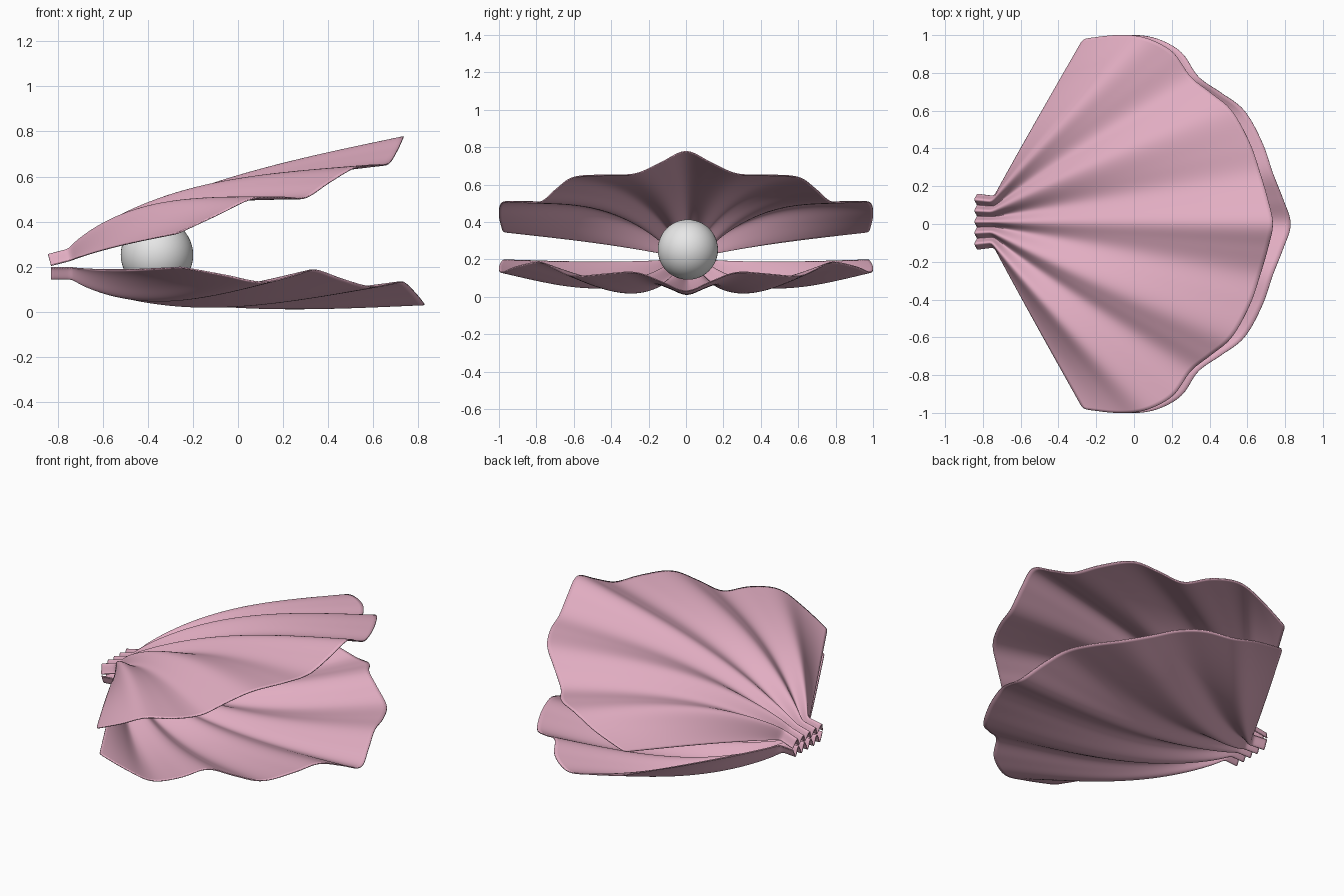
import bpy, bmesh, math
from mathutils import Matrix, Vector

cube = bpy.data.objects.get("Cube")
if cube:
    bpy.data.objects.remove(cube)


def material(name, rgb):
    m = bpy.data.materials.new(name)
    m.use_nodes = True
    m.diffuse_color = (*rgb, 1)
    m.node_tree.nodes["Principled BSDF"].inputs["Base Color"].default_value = (*rgb, 1)
    return m


pink = material("shell pink", (0.76, 0.42, 0.54))
white = material("pearl white", (0.8, 0.8, 0.8))

# Half of the wavy rim, centre to side: x, y, z and how deep the ray to it sags
RIM = [Vector(p) for p in (
    (0.83, 0.0, 0.03, 0.073), (0.79, 0.13, 0.08, 0.085), (0.735, 0.27, 0.13, 0.1),
    (0.68, 0.43, 0.122, 0.105), (0.585, 0.6, 0.11, 0.11), (0.46, 0.695, 0.145, 0.11),
    (0.34, 0.78, 0.185, 0.105), (0.25, 0.91, 0.16, 0.1), (0.11, 0.985, 0.13, 0.09),
    (-0.05, 1.0, 0.16, 0.055), (-0.25, 0.98, 0.197, 0.01))]
LAST = len(RIM) - 1
HINGE = Vector((-0.83, 0, 0.2))
NECK_X = -0.735


def rim_at(t):
    """Smooth spline through the rim points, t from 0 to 1."""
    i = min(int(t * LAST), LAST - 1)
    f = t * LAST - i
    b, c = RIM[i], RIM[i + 1]
    # across the centre line the rim is a mirror image
    a = RIM[i - 1] if i else Vector((RIM[1].x, -RIM[1].y, RIM[1].z, RIM[1].w))
    d = RIM[i + 2] if i + 2 <= LAST else 2 * c - b
    return b + 0.5 * f * (c - a + f * (2 * a - 5 * b + 4 * c - d + f * (3 * (b - c) + d - a)))


def shell_ray(t, side):
    """Points from the hinge, along the neck, out to the rim."""
    rim = rim_at(t)
    root_z = 0.17 - 0.025 * math.cos(5 * math.pi * t)
    points = []
    for k in range(4):
        x = HINGE.x + (NECK_X - HINGE.x) * k / 4
        points.append((x, side * t * (0.147 - 0.003 * k) + 0.012, root_z))
    steps = 30
    for k in range(steps + 1):
        s = k / steps
        y = 0.135 * t * (1 - s) + rim.y * s
        z = root_z * (1 - s) + rim.z * s - rim.w * math.sin(math.pi * s ** 0.8)
        points.append((NECK_X + (rim.x - NECK_X) * s, side * y + 0.012 * (1 - s), z))
    return points


def make_shell(name, matrix, flip):
    bm = bmesh.new()
    half = 50
    rows = []
    for j in range(-half, half + 1):
        ray = shell_ray(abs(j) / half, 1 if j >= 0 else -1)
        rows.append([bm.verts.new(matrix @ Vector(p)) for p in ray])
    for r, q in zip(rows, rows[1:]):
        for k in range(len(r) - 1):
            bm.faces.new((r[k], r[k + 1], q[k + 1], q[k]))
    if flip:
        bmesh.ops.reverse_faces(bm, faces=bm.faces)
    mesh = bpy.data.meshes.new(name)
    bm.to_mesh(mesh)
    bm.free()
    mesh.materials.append(pink)
    mesh.shade_smooth()
    obj = bpy.data.objects.new(name, mesh)
    bpy.context.collection.objects.link(obj)
    sub = obj.modifiers.new("Smooth", "SUBSURF")
    sub.levels = sub.render_levels = 1
    thick = obj.modifiers.new("Thickness", "SOLIDIFY")
    thick.thickness = 0.006
    thick.offset = 0
    return obj


# The upper shell is the lower one mirrored and swung open about the hinge
swing = (Matrix.Translation(HINGE) @ Matrix.Rotation(math.radians(-14.4), 4, "Y")
         @ Matrix.Scale(-1, 4, (0, 0, 1)) @ Matrix.Translation(-HINGE))
make_shell("lower_shell", Matrix.Identity(4), False)
make_shell("upper_shell", swing, True)

# Pearl
bpy.ops.mesh.primitive_uv_sphere_add(segments=48, ring_count=24, radius=0.161,
                                     location=(-0.36, 0.01, 0.252))
pearl = bpy.context.object
pearl.name = "pearl"
pearl.data.materials.append(white)
bpy.ops.object.shade_smooth()
